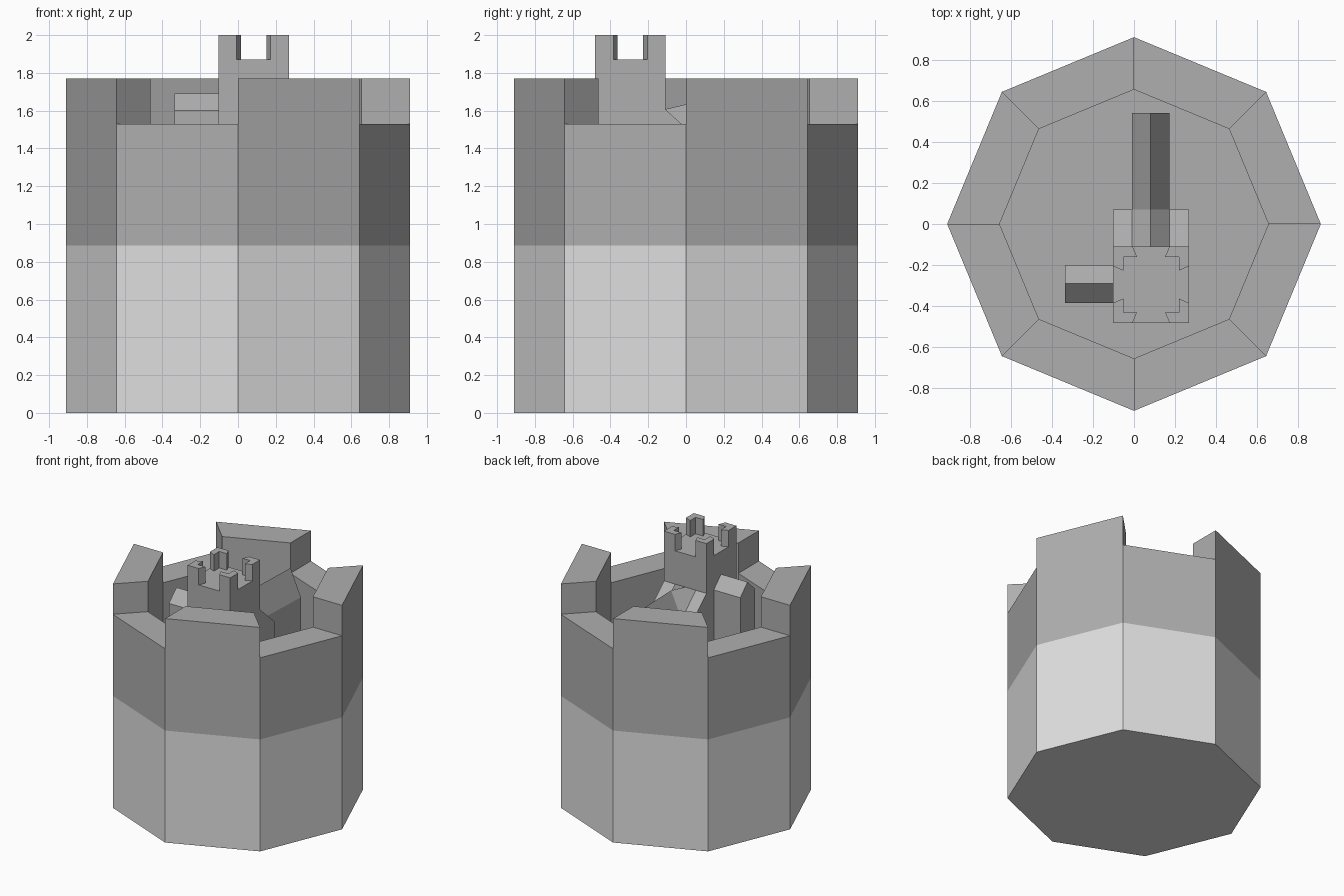
import bpy, bmesh, math

if "Cube" in bpy.data.objects:
    bpy.data.objects.remove(bpy.data.objects["Cube"])

# Two flat stone colours
def material(name, v):
    m = bpy.data.materials.new(name)
    m.diffuse_color = (v, v, v, 1)
    m.use_nodes = True
    m.node_tree.nodes["Principled BSDF"].inputs["Base Color"].default_value = m.diffuse_color
    return m

DARK = material("dark_stone", 0.43)
LIGHT = material("light_stone", 0.74)
FLOOR, LOW, HIGH = 0.885, 1.53, 1.77


def make_object(name, bm, mats):
    bmesh.ops.remove_doubles(bm, verts=bm.verts, dist=1e-5)
    bmesh.ops.recalc_face_normals(bm, faces=bm.faces)
    me = bpy.data.meshes.new(name)
    bm.to_mesh(me)
    bm.free()
    for m in mats:
        me.materials.append(m)
    ob = bpy.data.objects.new(name, me)
    bpy.context.scene.collection.objects.link(ob)
    return ob


def face(bm, pts):
    return bm.faces.new([bm.verts.new(p) for p in pts])


def loft(name, rings):
    """Closed solid through matching rings of points."""
    bm = bmesh.new()
    vs = [[bm.verts.new(p) for p in r] for r in rings]
    n = len(rings[0])
    for a, b in zip(vs, vs[1:]):
        for i in range(n):
            j = (i + 1) % n
            bm.faces.new((a[i], a[j], b[j], b[i]))
    bm.faces.new(vs[0])
    bm.faces.new(vs[-1])
    return make_object(name, bm, [DARK])


def prism(name, outline, z0, z1):
    return loft(name, [[(x, y, z) for x, y in outline] for z in (z0, z1)])


# Octagonal curtain wall: alternate sectors are raised, courtyard is open
def ring(r, i, z):
    a = math.radians(45 * i)
    return (r * math.cos(a), r * math.sin(a), z)

RO, RI = 0.91, 0.655
bm = bmesh.new()
for i in range(8):
    j = i + 1
    top = HIGH if i % 2 == 0 else LOW
    levels = [0, FLOOR, LOW] + ([HIGH] if top == HIGH else [])
    for k, (z0, z1) in enumerate(zip(levels, levels[1:])):
        f = face(bm, [ring(RO, i, z0), ring(RO, j, z0), ring(RO, j, z1), ring(RO, i, z1)])
        f.material_index = 1 if z1 <= FLOOR else 0
        if k > 0:
            face(bm, [ring(RI, j, z0), ring(RI, i, z0), ring(RI, i, z1), ring(RI, j, z1)])
    face(bm, [ring(RO, i, top), ring(RO, j, top), ring(RI, j, top), ring(RI, i, top)])
    # step between low and raised sectors
    face(bm, [ring(RO, i, LOW), ring(RI, i, LOW), ring(RI, i, HIGH), ring(RO, i, HIGH)])
face(bm, [ring(RI, i, FLOOR) for i in range(8)])
face(bm, [ring(RO, i, 0) for i in range(8)]).material_index = 1
make_object("curtain_wall", bm, [DARK, LIGHT])

# Square keep with four corner battlements
CX, CY, H, I = 0.083, -0.295, 0.186, 0.135
prism("keep_tower", [(CX + sx * H, CY + sy * H) for sx, sy in
                     ((-1, -1), (1, -1), (1, 1), (-1, 1))], FLOOR, 1.87)
corner = [(H, H), (0.09, H), (0.068, I), (I, I), (I, 0.068), (H, 0.09)]
for sx in (-1, 1):
    for sy in (-1, 1):
        prism("keep_battlement", [(CX + sx * x, CY + sy * y) for x, y in corner], 1.87, 2.0)

# Lean-to behind the keep
X0, X1, Y0, Y1 = CX - H, CX + H, CY + H, 0.07
side = [(Y0, FLOOR), (Y1, FLOOR), (Y1, 1.445), (Y0, 1.607)]
loft("lean_to", [[(x, y, z) for y, z in side] for x in (X0, X1)])

# Long hall whose roof grows out of the lean-to
def gable(y, eave, ridge):
    return [(-0.01, y, FLOOR), (-0.01, y, eave), (0.081, y, ridge),
            (0.172, y, eave), (0.172, y, FLOOR)]

loft("great_hall", [gable(Y0, 1.607, 1.608), gable(Y1, 1.445, 1.65), gable(0.54, 1.43, 1.637)])

# Small side wing with a gabled roof
wing = [(-0.385, FLOOR), (-0.385, 1.6), (-0.29, 1.69), (-0.2, 1.6), (-0.2, FLOOR)]
loft("side_wing", [[(x, y, z) for y, z in wing] for x in (-0.335, X0)])
